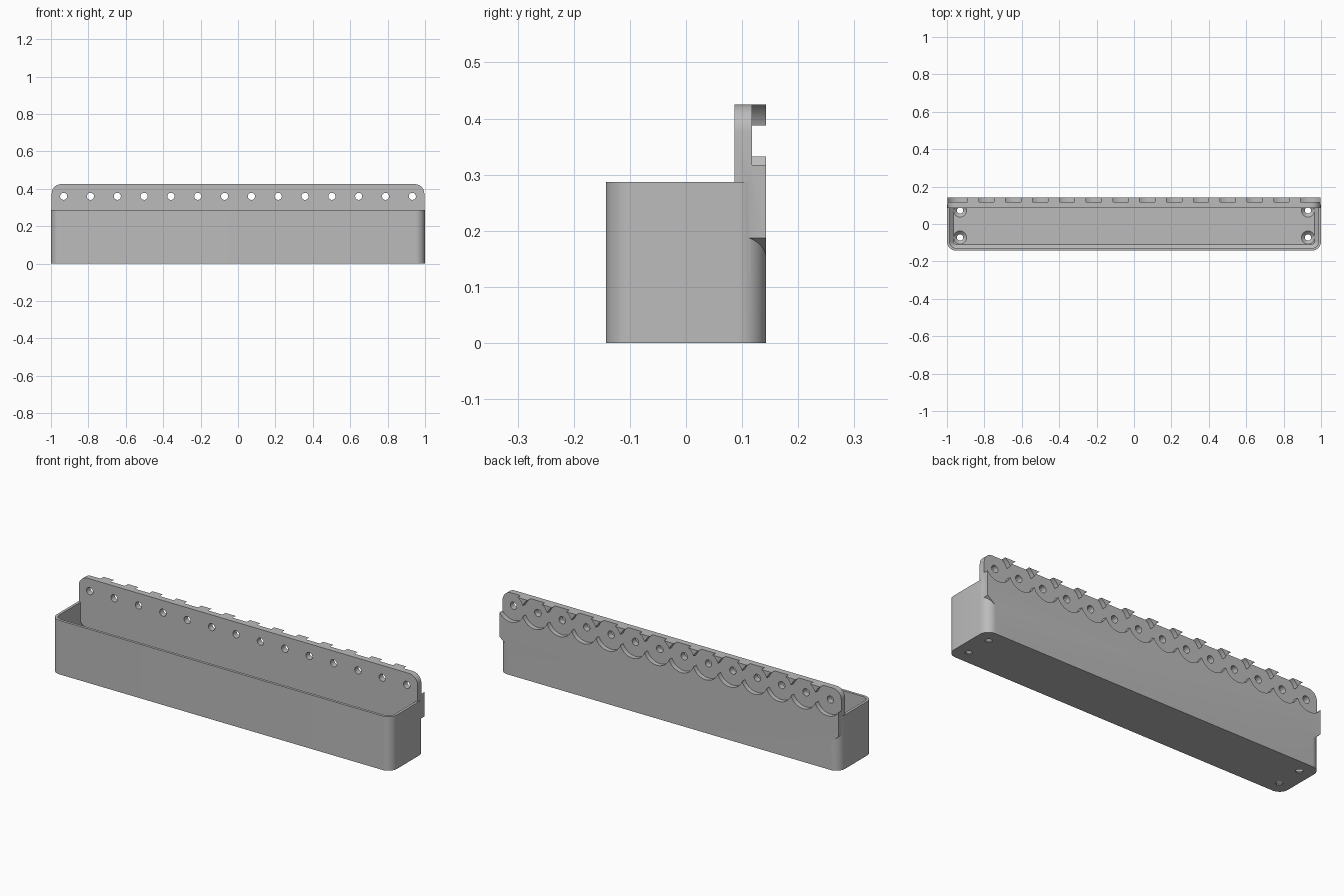
import bpy, bmesh, math
from mathutils import Vector

cube = bpy.data.objects.get("Cube")
if cube:
    bpy.data.objects.remove(cube, do_unlink=True)

grey = bpy.data.materials.new("plain_grey")
grey.use_nodes = True
GREY = (0.5, 0.5, 0.5, 1)
grey.diffuse_color = GREY
grey.node_tree.nodes["Principled BSDF"].inputs["Base Color"].default_value = GREY

# Main sizes
HALF_X, HALF_Y, BIN_H, TOP = 1.0, 0.143, 0.287, 0.425
WALL, FLOOR, CORNER = 0.014, 0.02, 0.05
PANEL_X, PANEL_FRONT, SLOT_Y = 0.996, 0.086, 0.118
COUNT, PITCH, HOLE_Z = 14, 0.1434, 0.36


def rounded_rect(hx, hy, r, steps=10):
    pts = []
    for i, (sx, sy) in enumerate([(1, 1), (-1, 1), (-1, -1), (1, -1)]):
        for k in range(steps + 1):
            a = math.pi / 2 * (i + k / steps)
            pts.append((sx * (hx - r) + r * math.cos(a), sy * (hy - r) + r * math.sin(a)))
    return pts


def circle(cx, cy, r, n=32):
    return [(cx + r * math.cos(math.tau * k / n), cy + r * math.sin(math.tau * k / n)) for k in range(n)]


def loft(name, sections):
    """Closed solid through matching rings of 3D points."""
    bm = bmesh.new()
    rings = [[bm.verts.new(p) for p in ring] for ring in sections]
    n = len(rings[0])
    for a, b in zip(rings, rings[1:]):
        for i in range(n):
            j = (i + 1) % n
            bm.faces.new((a[i], a[j], b[j], b[i]))
    bm.faces.new(rings[0][::-1])
    bm.faces.new(rings[-1])
    bmesh.ops.recalc_face_normals(bm, faces=bm.faces)
    mesh = bpy.data.meshes.new(name)
    bm.to_mesh(mesh)
    bm.free()
    mesh.materials.append(grey)
    ob = bpy.data.objects.new(name, mesh)
    bpy.context.collection.objects.link(ob)
    return ob


def flat(outline, z):
    return [Vector((x, y, z)) for x, y in outline]


def upright(outline, y):
    return [Vector((x, y, z)) for x, z in outline]


def combine(target, other, operation):
    mod = target.modifiers.new(operation.lower(), "BOOLEAN")
    mod.operation, mod.object, mod.solver = operation, other, "EXACT"
    bpy.ops.object.select_all(action="DESELECT")
    bpy.context.view_layer.objects.active = target
    target.select_set(True)
    bpy.ops.object.modifier_apply(modifier=mod.name)
    bpy.data.objects.remove(other, do_unlink=True)


# Open bin with rounded corners and a chamfer around the inside floor
outer = rounded_rect(HALF_X, HALF_Y, CORNER)
holder = loft("tray_with_back_panel", [flat(outer, 0), flat(outer, BIN_H)])
inner = rounded_rect(HALF_X - WALL, HALF_Y - WALL, CORNER - WALL)
low = rounded_rect(HALF_X - WALL - 0.02, HALF_Y - WALL - 0.02, CORNER - WALL - 0.02)
combine(holder, loft("cavity", [flat(low, FLOOR), flat(inner, FLOOR + 0.02), flat(inner, TOP)]), "DIFFERENCE")

# Back panel: rounded top corners, sloped undersides where it overhangs the bin corners
half = [(0.95, 0.005), (0.95, 0.15), (PANEL_X, 0.187)]
for k in range(11):
    a = math.pi / 2 * k / 10
    half.append((PANEL_X - CORNER + CORNER * math.cos(a), TOP - CORNER + CORNER * math.sin(a)))
outline = half + [(-x, z) for x, z in reversed(half)]
combine(holder, loft("panel", [upright(outline, PANEL_FRONT), upright(outline, HALF_Y)]), "UNION")

# Row of round hanging recesses in the back, each with a through hole
for i in range(COUNT):
    x = (i - (COUNT - 1) / 2) * PITCH
    recess = circle(x, HOLE_Z, 0.077, 64)
    combine(holder, loft("recess", [upright(recess, SLOT_Y), upright(recess, 0.2)]), "DIFFERENCE")
    hole = circle(x, HOLE_Z, 0.019)
    combine(holder, loft("hole", [upright(hole, 0.05), upright(hole, 0.2)]), "DIFFERENCE")

# Countersunk screw holes in the floor
for sx in (-1, 1):
    for sy in (-1, 1):
        rings = [(0.017, -0.05), (0.017, 0.002), (0.035, FLOOR), (0.035, FLOOR + 0.005)]
        screw = loft("screw", [flat(circle(sx * 0.93, sy * 0.072, r), z) for r, z in rings])
        combine(holder, screw, "DIFFERENCE")

bpy.ops.object.shade_smooth_by_angle(angle=math.radians(30))
